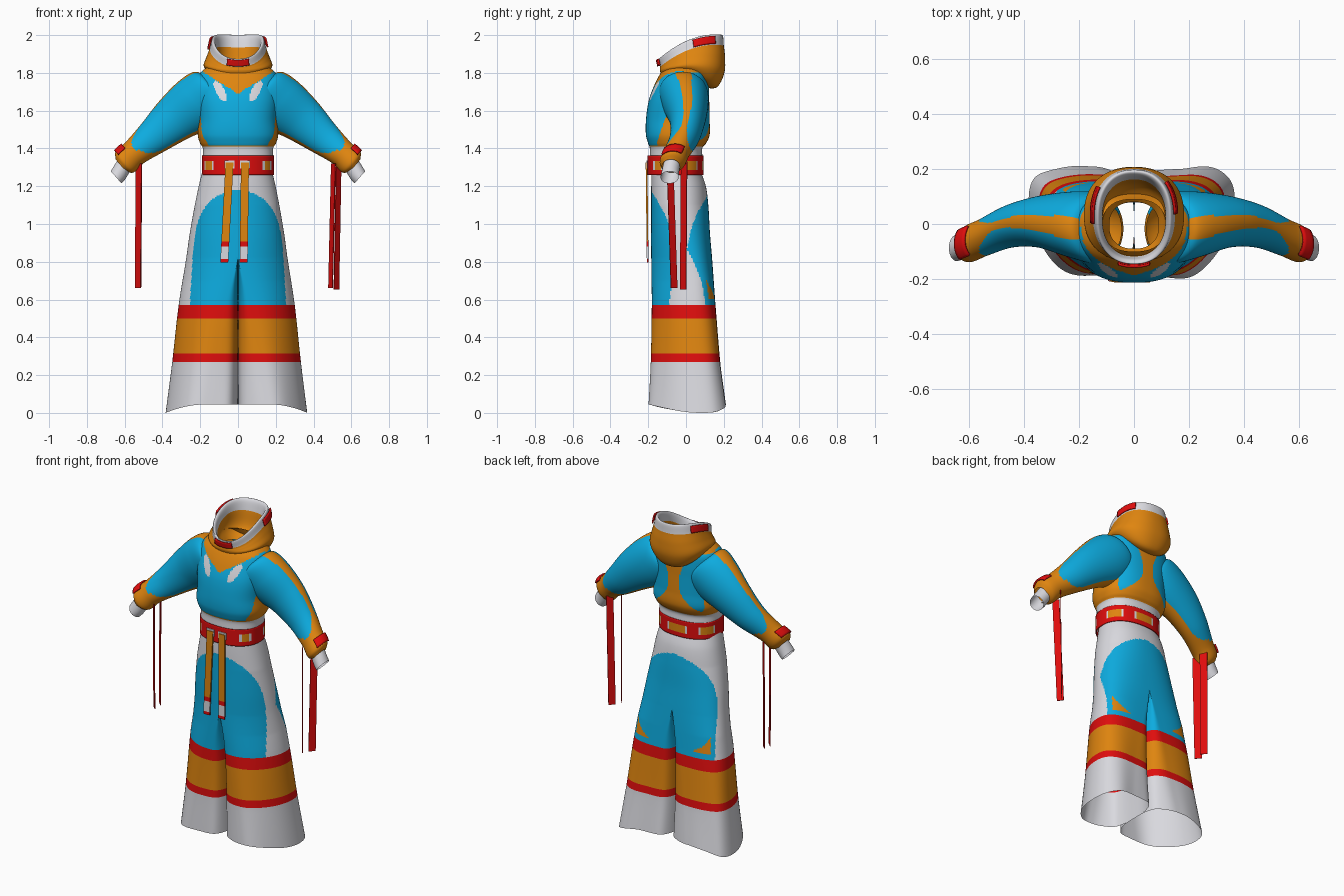
import bpy, bmesh, math
from mathutils import Vector

if "Cube" in bpy.data.objects:
    bpy.data.objects.remove(bpy.data.objects["Cube"])

# ---- materials -------------------------------------------------------
COLOURS = {"white": (0.70, 0.70, 0.74), "red": (0.74, 0.004, 0.004),
           "orange": (0.74, 0.235, 0.005), "cyan": (0.004, 0.41, 0.74)}
MATS = {}
for cname, rgb in COLOURS.items():
    m = bpy.data.materials.new(cname + " cloth")
    m.diffuse_color = (*rgb, 1)
    m.use_nodes = True
    m.node_tree.nodes["Principled BSDF"].inputs["Base Color"].default_value = m.diffuse_color
    MATS[cname] = m
IDX = {c: i for i, c in enumerate(COLOURS)}


# ---- helpers ---------------------------------------------------------
def span(a, b, n):
    return [a + (b - a) * i / n for i in range(n + 1)]


def clamp(v):
    return max(0.0, min(1.0, v))


def curve(rows, k):
    """Smooth interpolation of a table whose first column is the key."""
    i = 0
    while i < len(rows) - 2 and k > rows[i + 1][0]:
        i += 1
    a, b = rows[i], rows[i + 1]
    p, q = rows[max(i - 1, 0)], rows[min(i + 2, len(rows) - 1)]
    h = b[0] - a[0]
    s = clamp((k - a[0]) / h)
    out = []
    for j in range(1, len(a)):
        ma = (b[j] - p[j]) / (b[0] - p[0]) * h
        mb = (q[j] - a[j]) / (q[0] - a[0]) * h
        out.append((2*s**3 - 3*s*s + 1) * a[j] + (s**3 - 2*s*s + s) * ma
                   + (3*s*s - 2*s**3) * b[j] + (s**3 - s*s) * mb)
    return out


def oval(t, p=2.0):
    """Unit superellipse point."""
    c, s = math.cos(t), math.sin(t)
    return (math.copysign(abs(c) ** (2 / p), c), math.copysign(abs(s) ** (2 / p), s))


def finish(name, bm):
    bmesh.ops.recalc_face_normals(bm, faces=bm.faces)
    me = bpy.data.meshes.new(name)
    bm.to_mesh(me)
    bm.free()
    for mat in MATS.values():
        me.materials.append(mat)
    ob = bpy.data.objects.new(name, me)
    bpy.context.collection.objects.link(ob)
    return ob


def sheet(name, fn, ts, vs, colour, closed=True, keep=None, thick=0.0):
    """Cloth grid: fn(t, v) gives points, colour(centre, t, v) names the colour."""
    bm = bmesh.new()
    rows = [[bm.verts.new(fn(t, v)) for t in (ts[:-1] if closed else ts)] for v in vs]
    n = len(ts) - 1
    for j in range(len(vs) - 1):
        for i in range(n):
            k = (i + 1) % n if closed else i + 1
            t, v = (ts[i] + ts[i + 1]) / 2, (vs[j] + vs[j + 1]) / 2
            if keep and not keep(t, v):
                continue
            f = bm.faces.new((rows[j][i], rows[j][k], rows[j + 1][k], rows[j + 1][i]))
            f.smooth = True
            f.material_index = IDX[colour(f.calc_center_median(), t, v)]
    ob = finish(name, bm)
    if thick:
        md = ob.modifiers.new("thickness", "SOLIDIFY")
        md.thickness, md.offset = thick, 0
    return ob


def strip(name, top, bottom, wide, colour, thick=0.004):
    """Flat hanging ribbon between two points; wide is its full width vector."""
    top, bottom, w = Vector(top), Vector(bottom), Vector(wide) / 2
    d = w.cross(bottom - top).normalized() * thick / 2
    bm = bmesh.new()
    ends = [[bm.verts.new(p + s) for s in (w + d, w - d, -w - d, -w + d)] for p in (top, bottom)]
    bm.faces.new(ends[0])
    bm.faces.new(ends[1])
    for i in range(4):
        k = (i + 1) % 4
        bm.faces.new((ends[0][i], ends[0][k], ends[1][k], ends[1][i]))
    for f in bm.faces:
        f.material_index = IDX[colour]
    return finish(name, bm)


TAU = 2 * math.pi
RING = span(0, TAU, 160)

# ---- trousers: key z, half width, front y, back y, leg middle ---------
LEG = [(0.0, .372, -.193, .205, .165), (.27, .338, -.184, .178, .13),
       (.57, .305, -.181, .156, .075), (.82, .266, -.184, .138, 0),
       (.95, .248, -.185, .127, 0), (1.1, .222, -.184, .118, 0),
       (1.2, .202, -.184, .105, 0), (1.28, .183, -.182, .078, 0)]


def leg_point(side):
    def fn(t, z):
        X, yf, yb, mid = curve(LEG, z)
        mid = max(mid, 0.0) if z < .82 else 0.0
        X *= 1.03 if side < 0 else 0.985
        low = clamp(1 - z / .6)
        c, s = oval(t, 2.2 if math.cos(t) > 0 else 3.2)        # flatter inner side
        x = mid + ((X - mid) if c > 0 else mid) * c
        flute = 1 + .03 * low * math.cos(5 * t + side)         # soft folds at the hem
        y = (yf + yb) / 2 + (yb - yf) / 2 * s * flute
        y += (.05 * clamp((1.1 - z) / .4) + .03 * low) * max(c, 0) ** 2
        hem = .045 * (1 - max(c, 0) ** 2) * clamp(1 - z / .25)
        return (side * max(x, 0), y, z + hem)
    return fn


def leg_colour(p, t, z):
    if z < .27:
        return "white"
    if z < .57:
        return "orange" if .315 < z < .5 else "red"
    back = math.sin(t) > 0
    u = clamp((p.z - .57) / (.59 if back else .615))
    edge = (.283 if back else .255) * (1 - u ** 6) ** .5 - (.05 if back else .035) * u
    x = abs(p.x)
    if x > edge:
        return "white"
    if back and .6 < p.z < .72 and edge - .02 > x > edge - .02 - .12 * ((.72 - p.z) / .12) ** 2:
        return "orange"
    return "cyan"


LEG_Z = (span(0, .27, 22) + span(.27, .315, 4)[1:] + span(.315, .5, 14)[1:]
         + span(.5, .57, 6)[1:] + span(.57, .82, 30)[1:] + span(.82, 1.28, 60)[1:])
for side, nm in ((1, "right"), (-1, "left")):
    sheet("trouser_leg_" + nm, leg_point(side), RING, LEG_Z, leg_colour,
          keep=lambda t, z: z < .82 or math.cos(t) > 0)


# ---- belt with threaded strap and eyelets -----------------------------
def belt_colour(p, t, z):
    a = math.degrees(t)
    a = a - 360 if a > 180 else a
    a = a if abs(a) <= 90 else math.copysign(180 - abs(a), a)  # mirror left to right
    for lo, hi in ((-50, -22), (12, 50), (72, 101)):
        if abs(z - 1.31) < .022 and lo < a < hi:
            return "white" if a - lo < 5 or (hi - a < 5 and hi < 90) else "orange"
    return "red"


sheet("belt", lambda t, z: (.187 * oval(t, 2.3)[0], -.056 + .145 * oval(t, 2.3)[1], z),
      span(0, TAU, 180), span(1.26, 1.362, 15), belt_colour, thick=.006)

# ---- front drawstrings with banded ends -------------------------------
for nm, xt, xb in (("left", -.045, -.073), ("right", .037, .03)):
    a, b = Vector((xt, -.209, 1.325)), Vector((xb, -.203, .795))
    cuts = ((0, .79, "orange"), (.79, .84, "red"), (.84, .965, "white"), (.965, 1, "red"))
    for i, (lo, hi, col) in enumerate(cuts):
        strip(f"drawstring_{nm}_{i}", a.lerp(b, lo), a.lerp(b, hi), (.042, 0, 0), col, .009)
    strip("eyelet_" + nm, (xt, -.206, 1.335), (xt, -.206, 1.295), (.054, 0, 0), "white", .006)

# ---- jacket body: key z, half width, front y, back y -------------------
BODY = [(1.355, .187, -.192, .087), (1.405, .187, -.192, .087), (1.425, .2, -.2, .105),
        (1.47, .213, -.212, .125), (1.55, .207, -.212, .125), (1.65, .215, -.198, .123),
        (1.73, .215, -.17, .122), (1.79, .207, -.14, .115), (1.825, .17, -.115, .1),
        (1.85, .115, -.1, .09)]


def body_point(t, z):
    X, yf, yb = curve(BODY, z)
    c, s = oval(t, 2.4)
    return (X * c, (yf + yb) / 2 + (yb - yf) / 2 * s, z)


def body_colour(p, t, z):
    x = abs(p.x)
    if z < 1.41:
        return "white"
    if math.sin(t) < 0:
        dx, dz = x - .094, z - 1.703                 # chest leaf marks
        along, across = .5 * dx + .866 * dz, .866 * dx - .5 * dz
        if (along / .062) ** 2 + (across / .023) ** 2 < 1:
            return "white"
        if z > 1.69 + .62 * x or z < 1.416:
            return "orange"
    elif z > 1.8 or x < .035 + .13 * clamp((1.6 - z) / .16) ** 2 + .04 * clamp((z - 1.65) / .1):
        return "orange"
    if x > .16 and z < 1.57 and -.155 + .35 * clamp(z - 1.43) < p.y < .07:
        return "orange"
    return "cyan"


sheet("jacket_body", body_point, span(0, TAU, 200), span(1.355, 1.41, 6) + span(1.41, 1.85, 64)[1:],
      body_colour)

# ---- sleeves: key, x, z, y, half height, half depth --------------------
SLEEVE = [(0, .112, 1.715, -.02, .1, .1), (1, .14, 1.695, -.015, .146, .128),
          (2, .22, 1.635, -.002, .153, .12), (3, .34, 1.55, .008, .125, .094),
          (4, .45, 1.457, -.008, .095, .078), (5, .55, 1.375, -.05, .073, .069),
          (5.6, .6, 1.328, -.072, .073, .067), (6, .618, 1.308, -.08, .045, .046)]
CUFF = [(0, .6, 1.315, -.075, .045, .045), (1, .625, 1.275, -.083, .046, .046),
        (2, .645, 1.247, -.087, .043, .048)]


def tube_point(table, side, grow=0.0):
    def fn(t, u):
        x, z, y, a, b = curve(table, u)
        c, s = math.cos(t), math.sin(t)
        return (side * (x + .66 * (a + grow) * c), y + (b + grow) * s, z + .75 * (a + grow) * c)
    return fn


def sleeve_colour(p, t, u):
    c, s = math.cos(t), abs(math.sin(t))
    flare = clamp((u - 3.9) / 1.1) ** 2
    stripe = (.36 - .04 * u if c > 0 else .5) + .9 * flare
    return "orange" if s < stripe or u > 4.9 else "cyan"


for side, nm in ((1, "right"), (-1, "left")):
    sheet("sleeve_" + nm, tube_point(SLEEVE, side), span(0, TAU, 96), span(0, 6, 80), sleeve_colour)
    sheet("cuff_" + nm, tube_point(CUFF, side), span(0, TAU, 40), span(0, 2, 6),
          lambda p, t, u: "white")
    sheet("cuff_tab_" + nm, tube_point(SLEEVE, side, .006), span(-.85, .7, 12),
          span(5.15, 5.6, 4), lambda p, t, u: "red", closed=False, thick=.009)

# ---- wrist ribbons ------------------------------------------------------
strip("wrist_ribbon_right_front", (.505, -.085, 1.32), (.49, -.063, .66), (.022, -.034, 0), "red")
strip("wrist_ribbon_right_back", (.533, -.01, 1.33), (.521, -.015, .652), (.027, .032, 0), "red")
strip("wrist_ribbon_left_front", (-.525, -.08, 1.32), (-.53, -.067, .662), (.03, -.03, 0), "red")
strip("wrist_ribbon_left_back", (-.525, -.015, 1.33), (-.527, -.015, .667), (.03, -.03, 0), "red")

# ---- open hood: key, half width, front y, back y, z at front, side, back --
HOOD = [(0, .11, -.11, .1, 1.77, 1.79, 1.72), (1, .16, -.13, .165, 1.79, 1.81, 1.725),
        (2, .182, -.138, .203, 1.81, 1.84, 1.80), (3, .166, -.138, .207, 1.822, 1.885, 1.88),
        (4, .149, -.138, .2, 1.832, 1.928, 1.945), (5, .137, -.146, .195, 1.872, 1.975, 1.998),
        (6, .122, -.13, .178, 1.866, 1.968, 1.99), (7, .115, -.118, .162, 1.83, 1.92, 1.935),
        (8, .115, -.108, .14, 1.8, 1.85, 1.84), (9, .09, -.09, .08, 1.77, 1.79, 1.78)]


def hood_point(grow=0.0):
    def fn(t, v):
        X, yf, yb, zf, zs, zb = curve(HOOD, v)
        c, s = oval(t, 2.3)
        z = zs + (zb - zf) / 2 * s + ((zb + zf) / 2 - zs) * s * s
        return ((X + grow) * c, (yf + yb) / 2 + ((yb - yf) / 2 + grow) * s, z)
    return fn


sheet("hood", hood_point(), span(0, TAU, 96), span(0, 9, 54),
      lambda p, t, v: "white" if 4 < v < 7 else "orange")
for nm, lo, hi in (("front", -109, -71), ("right", 2, 42), ("left", 146, 186)):
    sheet("hood_tab_" + nm, hood_point(.009), span(math.radians(lo), math.radians(hi), 12),
          span(4.1, 4.85, 5), lambda p, t, v: "red", closed=False, thick=.009)
